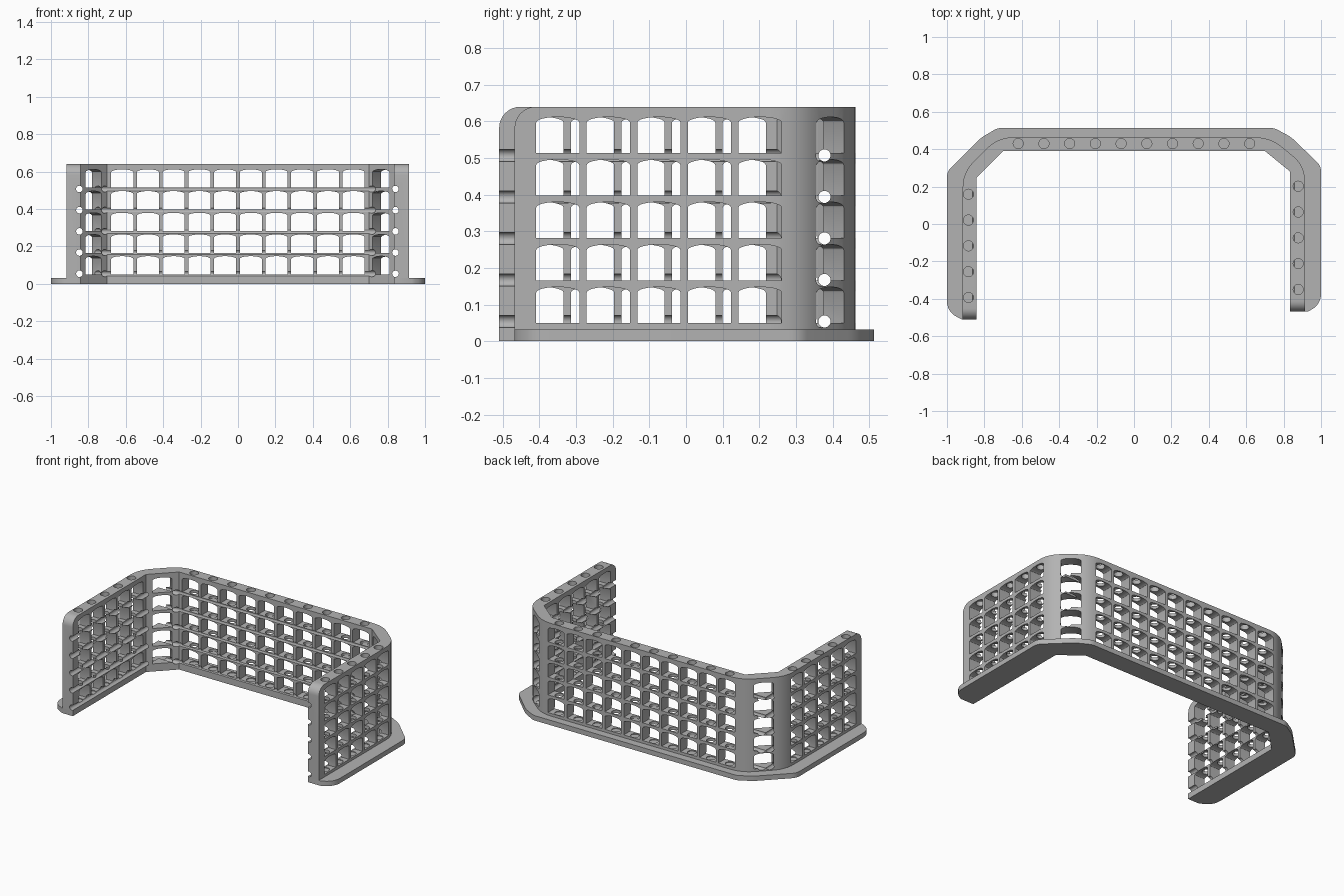
import bpy, bmesh, math
from mathutils import Vector

cube = bpy.data.objects.get("Cube")
if cube:
    bpy.data.objects.remove(cube, do_unlink=True)

grey = bpy.data.materials.new("stone_grey")
grey.use_nodes = True
GREY = (0.45, 0.45, 0.45, 1)
grey.diffuse_color = GREY
grey.node_tree.nodes["Principled BSDF"].inputs["Base Color"].default_value = GREY

HEIGHT, BASE_H = 0.64, 0.032
ROWS = range(5)


def prism(bm, base, sweep):
    """Closed prism from a planar outline swept along a vector."""
    sweep = Vector(sweep)
    a = [bm.verts.new(p) for p in base]
    b = [bm.verts.new(Vector(p) + sweep) for p in base]
    bm.faces.new(a)
    bm.faces.new(b[::-1])
    for i in range(len(a)):
        j = (i + 1) % len(a)
        bm.faces.new((a[j], a[i], b[i], b[j]))


def make(name, bm):
    bmesh.ops.recalc_face_normals(bm, faces=bm.faces)
    mesh = bpy.data.meshes.new(name)
    bm.to_mesh(mesh)
    bm.free()
    mesh.materials.append(grey)
    obj = bpy.data.objects.new(name, mesh)
    bpy.context.collection.objects.link(obj)
    return obj


def cut(target, name, bm):
    """Subtract a set of separate solids, then discard the cutter."""
    cutter = make(name, bm)
    cutter.hide_render = True
    mod = target.modifiers.new(name, "BOOLEAN")
    mod.operation, mod.solver, mod.object = "DIFFERENCE", "EXACT", cutter
    bpy.context.view_layer.objects.active = target
    bpy.ops.object.modifier_apply(modifier=name)
    bpy.data.objects.remove(cutter, do_unlink=True)


def soft(points, steps=6):
    """Outline from (x, y, corner size); sized corners become curves."""
    out = []
    n = len(points)
    for i, (x, y, r) in enumerate(points):
        p = Vector((x, y))
        if not r:
            out.append(p)
            continue
        a = p + (Vector(points[i - 1][:2]) - p).normalized() * r
        b = p + (Vector(points[(i + 1) % n][:2]) - p).normalized() * r
        for k in range(steps + 1):
            t = k / steps
            out.append(a * (1 - t) ** 2 + p * 2 * t * (1 - t) + b * t * t)
    return out


def circle(r, sides=20):
    return [(r * math.cos(math.tau * k / sides), r * math.sin(math.tau * k / sides))
            for k in range(sides)]


# Plan outlines: the two arms end at different depths
INNER = [(0.835, -0.468, 0), (0.835, 0.28, 0), (0.7, 0.39, 0),
         (-0.7, 0.39, 0), (-0.842, 0.248, 0), (-0.842, -0.51, 0)]
WALL = INNER + [(-0.916, -0.51, 0), (-0.916, 0.275, 0.08), (-0.728, 0.463, 0.08),
                (0.73, 0.463, 0.08), (0.914, 0.31, 0.08), (0.914, -0.468, 0)]
BASE = INNER + [(-0.92, -0.51, 0), (-1, -0.47, 0.06), (-1, 0.28, 0.03),
                (-0.82, 0.46, 0.03), (-0.73, 0.513, 0.02), (0.75, 0.513, 0.02),
                (0.84, 0.465, 0.03), (1, 0.31, 0.03), (1, -0.43, 0.06),
                (0.93, -0.468, 0)]

# Base strip
bm = bmesh.new()
prism(bm, [(p.x, p.y, 0) for p in soft(BASE)], (0, 0, BASE_H))
base = make("base_strip", bm)

# Wall body
bm = bmesh.new()
prism(bm, [(p.x, p.y, BASE_H) for p in soft(WALL)], (0, 0, HEIGHT - BASE_H))
wall = make("grid_wall", bm)

# Window columns: (x, y, heading of the wall run, carries a vertical bore)
back = [(-0.619 + 0.1375 * i, 0.43, 0, True) for i in range(10)]
right_arm = [(-0.885, -0.393 + 0.138 * i, math.pi / 2, True) for i in range(5)]
left_arm = [(0.878, -0.35 + 0.138 * i, math.pi / 2, True) for i in range(5)]
corners = [(-0.8, 0.345, math.radians(45), False),
           (0.787, 0.365, math.radians(-40), False)]
columns = back + right_arm + left_arm + corners

# Arched windows
bm = bmesh.new()
half, spring, rise = 0.059, 0.083, 0.015
arch = [(half * math.cos(a), spring + rise * math.sin(a))
        for a in (math.pi * k / 12 for k in range(13))]
window = [(-half, 0), (half, 0)] + arch
for x, y, heading, _ in columns:
    along = Vector((math.cos(heading), math.sin(heading), 0))
    through = Vector((-along.y, along.x, 0)) * 0.075
    for row in ROWS:
        origin = Vector((x, y, 0.05 + 0.116 * row)) - through
        prism(bm, [origin + along * u + Vector((0, 0, z)) for u, z in window], through * 2)
cut(wall, "window_cutter", bm)

# Vertical bores through the shelves
bm = bmesh.new()
for x, y, _, bored in columns:
    if bored:
        prism(bm, [(x + u, y + v, 0.045) for u, v in circle(0.027)], (0, 0, 0.7))
cut(wall, "bore_cutter", bm)

# Grooves running along the inner faces
for name, x in (("left_groove", 0.842), ("right_groove", -0.848), ("back_groove", None)):
    bm = bmesh.new()
    for row in ROWS:
        z = 0.054 + 0.1133 * row
        if x is None:
            prism(bm, [(-1.1, 0.378 + u, z + v) for u, v in circle(0.0165)], (2.2, 0, 0))
        else:
            prism(bm, [(x + u, -0.6, z + v) for u, v in circle(0.0175)], (0, 1.2, 0))
    cut(wall, name, bm)

# Rounded upper front corners of both arms
bm = bmesh.new()
R = 0.058
for x, y in ((0.78, -0.468), (-0.98, -0.51)):
    arc = [(y + R - R * math.cos(a), HEIGHT - R + R * math.sin(a))
           for a in (math.pi / 2 * k / 8 for k in range(9))]
    outline = [(y - 0.02, HEIGHT - R)] + arc + [(y + R, HEIGHT + 0.02), (y - 0.02, HEIGHT + 0.02)]
    prism(bm, [(x, v, z) for v, z in outline], (0.2, 0, 0))
cut(wall, "corner_cutter", bm)

# Smooth the curved faces, keep edges sharp
for obj in (base, wall):
    bpy.ops.object.select_all(action="DESELECT")
    obj.select_set(True)
    bpy.context.view_layer.objects.active = obj
    bpy.ops.object.shade_smooth_by_angle(angle=math.radians(30))
